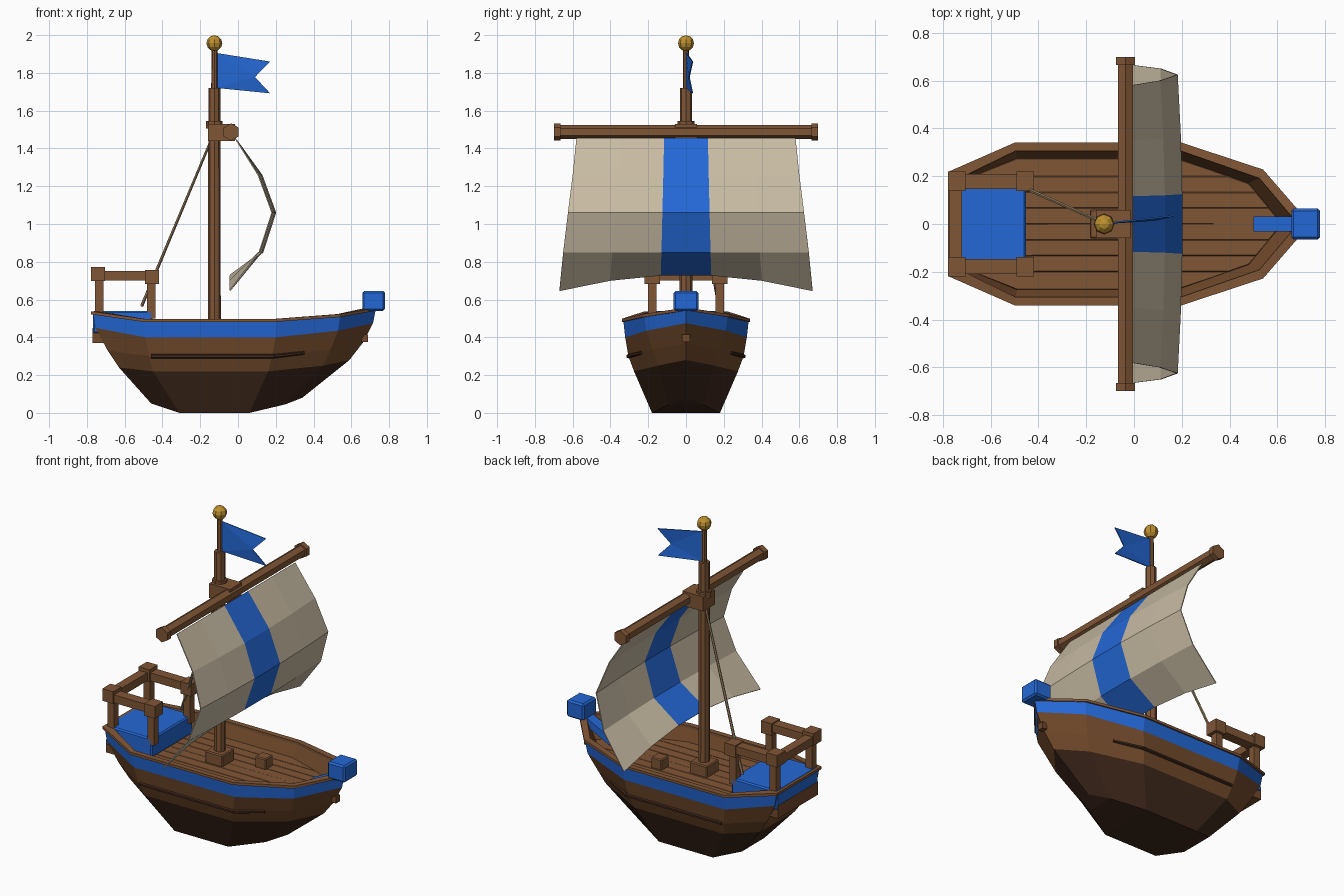
import bpy, bmesh, math
from mathutils import Vector

if "Cube" in bpy.data.objects:
    bpy.data.objects.remove(bpy.data.objects["Cube"])


def material(name, rgb):
    m = bpy.data.materials.new(name)
    lin = [((c / 255 + 0.055) / 1.055) ** 2.4 for c in rgb]
    m.diffuse_color = (*lin, 1)
    m.use_nodes = True
    m.node_tree.nodes["Principled BSDF"].inputs["Base Color"].default_value = m.diffuse_color
    return m


WOOD = material("wood", (128, 86, 54))
HULL = material("hull wood", (114, 74, 43))
DARK = material("dark wood", (62, 39, 27))
BLUE = material("blue paint", (36, 104, 214))
SAIL = material("sail cloth", (200, 187, 163))
GOLD = material("gold", (190, 145, 48))
ROPE = material("rope", (150, 128, 95))


def finish(name, bm, mats):
    bmesh.ops.recalc_face_normals(bm, faces=bm.faces)
    me = bpy.data.meshes.new(name)
    bm.to_mesh(me)
    bm.free()
    for m in mats:
        me.materials.append(m)
    ob = bpy.data.objects.new(name, me)
    bpy.context.collection.objects.link(ob)
    return ob


def box(name, x0, x1, y0, y1, z0, z1, mat, bevel=0.0):
    bm = bmesh.new()
    bmesh.ops.create_cube(bm, size=1)
    for v in bm.verts:
        v.co = ((x0 + x1) / 2 + v.co.x * (x1 - x0), (y0 + y1) / 2 + v.co.y * (y1 - y0),
                (z0 + z1) / 2 + v.co.z * (z1 - z0))
    if bevel:
        bmesh.ops.bevel(bm, geom=bm.edges[:], offset=bevel, segments=1, affect='EDGES')
    return finish(name, bm, [mat])


def rod(name, a, b, r0, r1, sides, mat):
    a, b = Vector(a), Vector(b)
    bm = bmesh.new()
    bmesh.ops.create_cone(bm, cap_ends=True, segments=sides, radius1=r0, radius2=r1,
                          depth=(b - a).length)
    rot = (b - a).to_track_quat('Z', 'Y')
    for v in bm.verts:
        v.co = rot @ v.co + (a + b) / 2
    return finish(name, bm, [mat])


def ring(half):
    """Full outline from a half outline running stern to bow (last point on y = 0)."""
    return [(x, -y, z) for x, y, z in half] + [(x, y, z) for x, y, z in half[-2::-1]]


def loft(bm, rings, mats, closed=False):
    rows = [[bm.verts.new(p) for p in r] for r in rings]
    n = len(rows[0])
    for i in range(len(rows) - (0 if closed else 1)):
        a, b = rows[i], rows[(i + 1) % len(rows)]
        for j in range(n):
            k = (j + 1) % n
            bm.faces.new((a[j], a[k], b[k], b[j])).material_index = mats[i]
    return rows


# Hull: half outlines from the inside of the deck, over the rim, down to the keel
deck_line = [(-.72, .18, .41), (-.49, .275, .41), (.18, .275, .41), (.48, .17, .41), (.62, 0, .41)]
inner = [(-.745, .19, .53), (-.495, .31, .49), (.195, .31, .49), (.525, .195, .515), (.69, 0, .55)]
top = [(-.77, .21, .53), (-.5, .332, .49), (.2, .332, .49), (.54, .22, .515), (.73, 0, .55)]
band = [(-.755, .208, .45), (-.49, .322, .40), (.2, .322, .40), (.53, .21, .435), (.715, 0, .475)]
plank = [(-.69, .19, .33), (-.47, .305, .30), (.18, .305, .30), (.49, .175, .335), (.66, 0, .37)]
bilge = [(-.63, .17, .24), (-.45, .275, .22), (.16, .275, .22), (.45, .15, .25), (.59, 0, .28)]
keel = [(-.46, .11, .05), (-.31, .18, 0), (.06, .18, 0), (.25, .09, .045), (.34, 0, .08)]
bm = bmesh.new()
rows = loft(bm, [ring(h) for h in (deck_line, inner, top, band, plank, bilge, keel)],
            [0, 0, 1, 0, 0, 2])
last = rows[-1]
for j in range(4):
    pts = [last[j], last[j + 1], last[7 - j], last[8 - j]]
    if j == 3:
        pts = [last[3], last[4], last[5]]
    bm.faces.new(pts).material_index = 2
finish("hull", bm, [HULL, BLUE, DARK])

# Deck, cut into planks
bm = bmesh.new()
bm.faces.new([bm.verts.new(p) for p in ring(deck_line)])
for y in (-.2, -.133, -.067, 0, .067, .133, .2):
    bmesh.ops.bisect_plane(bm, geom=bm.verts[:] + bm.edges[:] + bm.faces[:],
                           plane_co=(0, y, 0), plane_no=(0, 1, 0))
bmesh.ops.recalc_face_normals(bm, faces=bm.faces)
bmesh.ops.inset_individual(bm, faces=bm.faces[:], thickness=.003, depth=.004)
finish("deck_planks", bm, [WOOD])

# Rim rail around the hull
def shift(half, out, dz):
    return ring([(x + out * (1 if x > .6 else -1 if x < -.6 else 0),
                  y + (out if y else 0), z + dz) for x, y, z in half])


bm = bmesh.new()
loft(bm, [shift(top, .008, -.008), shift(top, .008, .008), shift(inner, -.004, .008),
          shift(inner, -.004, -.008)], [0] * 4, closed=True)
finish("rim_rail", bm, [WOOD])

# Side trim strips
for s in (-1, 1):
    rod("side_trim", (-.46, s * .306, .3), (.19, s * .306, .3), .011, .011, 6, DARK)
    rod("side_trim_bow", (.19, s * .306, .3), (.35, s * .237, .318), .011, .009, 6, DARK)

# Stem and transom blocks
box("stem_block", .655, .688, -.02, .02, .375, .415, HULL)
box("transom_block", -.77, -.70, -.195, .195, .37, .45, HULL)

# Bow ornament with sloping strip behind it
box("bow_block", .658, .778, -.065, .065, .54, .645, BLUE, .01)
strip = box("bow_strip", .5, .69, -.032, .032, -.05, 0, BLUE)
for v in strip.data.vertices:
    v.co.z += .47 + (v.co.x - .5) * .5

# Stern platform and railing
box("stern_platform", -.768, -.452, -.2, .2, .42, .54, BLUE, .008)
for s in (-1, 1):
    lo, hi = sorted((s * .147, s * .21))
    box("side_beam", -.775, -.425, lo, hi, .7, .75, WOOD)
    for x, z in ((-.742, .772), (-.455, .757)):
        box("beam_cap", x - .037, x + .037, lo - .009, hi + .009, z - .075, z, WOOD)
    for x in (-.735, -.46):
        box("rail_post", x - .022, x + .022, s * .178 - .022, s * .178 + .022, .5, .71, WOOD)
box("back_beam", -.775, -.72, -.15, .15, .7, .75, WOOD)

# Mast, base, collar and topmast
MX = -.125
box("mast_base", MX - .06, MX + .06, -.06, .06, .41, .485, WOOD, .006)
box("deck_block", .08, .155, .05, .125, .41, .48, WOOD, .006)
rod("mast", (MX, 0, .41), (MX, 0, 1.72), .034, .032, 8, WOOD)
rod("mast_collar", (MX, 0, 1.505), (MX, 0, 1.545), .044, .044, 8, WOOD)
rod("topmast", (MX, 0, 1.7), (MX, 0, 1.94), .017, .015, 8, WOOD)
bm = bmesh.new()
bmesh.ops.create_uvsphere(bm, u_segments=8, v_segments=6, radius=.042)
bmesh.ops.translate(bm, verts=bm.verts, vec=(MX, 0, 1.957))
finish("mast_ball", bm, [GOLD])

# Yard
box("yard_block", -.158, -.015, -.058, .058, 1.44, 1.53, WOOD)
rod("yard", (-.036, -.69, 1.487), (-.036, .69, 1.487), .036, .036, 6, WOOD)
for s in (-1, 1):
    rod("yard_cap", (-.036, s * .665, 1.487), (-.036, s * .698, 1.487), .046, .046, 6, WOOD)

# Sail: billowing grid with a blue centre stripe
profile = [(-.012, 1.455, .58), (.13, 1.26, .60), (.203, 1.06, .625), (.135, .85, .65), (-.04, .73, .67)]
columns = (-1, -.6, -.2, .2, .6, 1)
bm = bmesh.new()
grid = []
for i, (x, z, w) in enumerate(profile):
    grid.append([bm.verts.new((x - (.02 * f * f if 0 < i < 4 else 0), f * w,
                               z - (.085 * f * f if i == 4 else 0))) for f in columns])
for a, b in zip(grid, grid[1:]):
    for j in range(5):
        bm.faces.new((a[j], a[j + 1], b[j + 1], b[j])).material_index = int(j == 2)
sail = finish("sail", bm, [SAIL, BLUE])
sail.modifiers.new("thickness", 'SOLIDIFY').thickness = .006

# Swallow-tailed flag
bm = bmesh.new()
v = [bm.verts.new(p) for p in ((-.112, 0, 1.72), (.17, .032, 1.692), (.09, .014, 1.778),
                               (.17, .032, 1.86), (-.112, 0, 1.905))]
bm.faces.new((v[0], v[1], v[2]))
bm.faces.new((v[0], v[2], v[4]))
bm.faces.new((v[2], v[3], v[4]))
flag = finish("flag", bm, [BLUE])
flag.modifiers.new("thickness", 'SOLIDIFY').thickness = .006

# Stay rope from the mast to the stern
rod("stay_rope", (-.14, .01, 1.45), (-.51, .175, .565), .007, .009, 6, ROPE)
